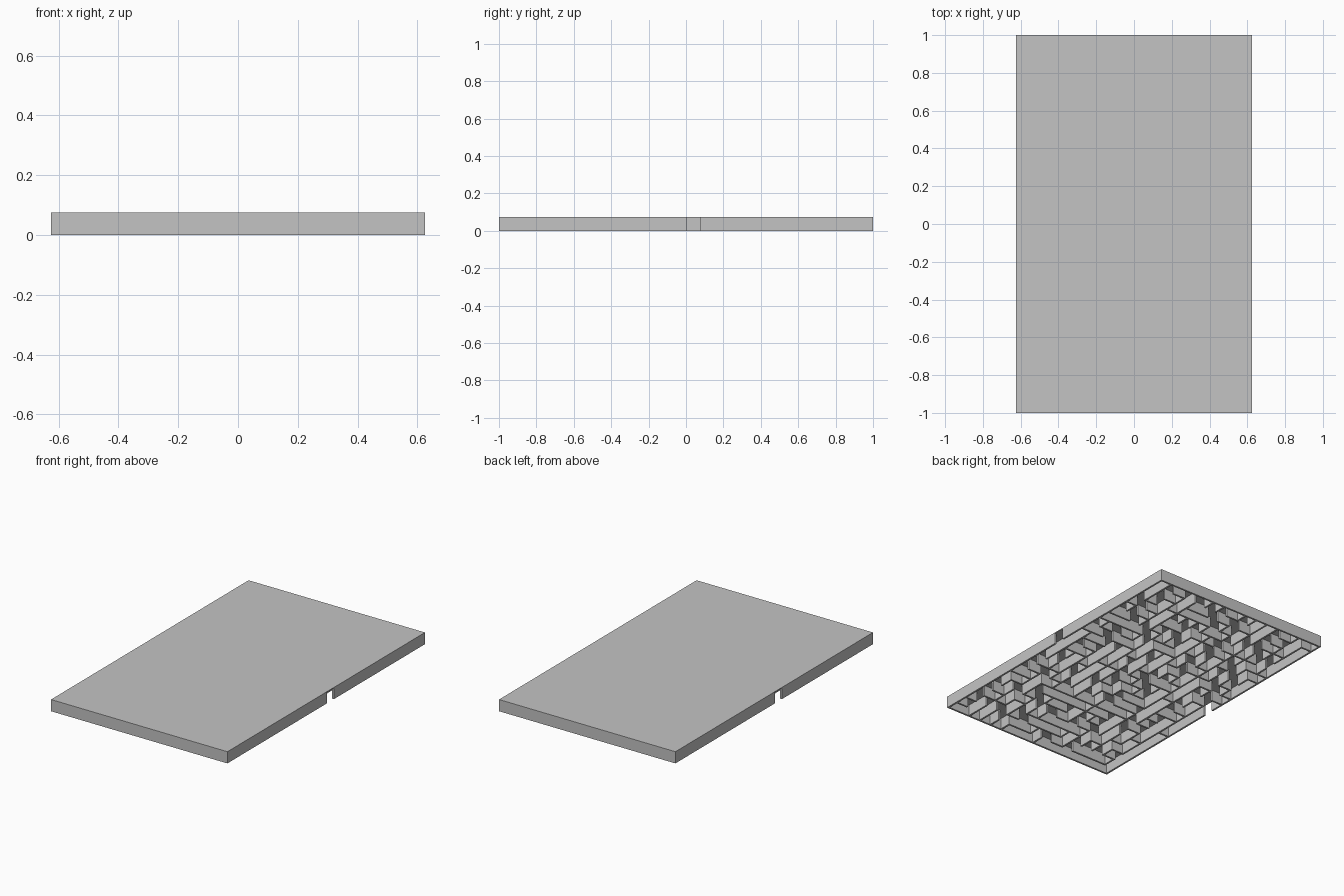
import bpy, bmesh, random

random.seed(7)
cube = bpy.data.objects.get("Cube")
if cube:
    bpy.data.objects.remove(cube)

COLS, ROWS = 15, 24
PITCH = 1 / 12
HALF_X, HALF_Y = 0.625, 1.0
HEIGHT, ROOF, THICK = 0.075, 0.005, 0.012

grey = bpy.data.materials.new("plain grey")
grey.use_nodes = True
colour = (0.55, 0.55, 0.55, 1)
grey.diffuse_color = colour
grey.node_tree.nodes["Principled BSDF"].inputs["Base Color"].default_value = colour


def add_box(bm, x0, x1, y0, y1, z0, z1):
    verts = bmesh.ops.create_cube(bm, size=1)["verts"]
    bmesh.ops.scale(bm, vec=(x1 - x0, y1 - y0, z1 - z0), verts=verts)
    bmesh.ops.translate(bm, vec=((x0 + x1) / 2, (y0 + y1) / 2, (z0 + z1) / 2), verts=verts)


def finish(bm, name):
    mesh = bpy.data.meshes.new(name)
    bm.to_mesh(mesh)
    bm.free()
    mesh.materials.append(grey)
    obj = bpy.data.objects.new(name, mesh)
    bpy.context.collection.objects.link(obj)


# Long partitions: line number, first cell, end cell
along_y = [(1, 0, 3), (8, 4, 9), (11, 8, 12), (12, 10, 17), (14, 13, 21),
           (14, 1, 4), (10, 0, 3), (1, 9, 12), (5, 11, 16)]
along_x = [(3, 3, 7), (17, 4, 10), (21, 5, 9)]
kept = {("y", line, c) for line, a, b in along_y for c in range(a, b)}
kept |= {("x", line, c) for line, a, b in along_x for c in range(a, b)}

# Corridors: open walls in random order until every cell is joined
inner = [("y", i, j) for i in range(1, COLS) for j in range(ROWS)]
inner += [("x", j, i) for j in range(1, ROWS) for i in range(COLS)]
random.shuffle(inner)
inner.sort(key=lambda wall: wall in kept)
group = {(i, j): (i, j) for i in range(COLS) for j in range(ROWS)}


def root(cell):
    while group[cell] != cell:
        cell = group[cell]
    return cell


walls = set()
for kind, line, c in inner:
    pair = ((line - 1, c), (line, c)) if kind == "y" else ((c, line - 1), (c, line))
    a, b = root(pair[0]), root(pair[1])
    if a == b:
        walls.add((kind, line, c))
    else:
        group[a] = b

# Outer frame with one doorway on each long side
walls |= {("y", 0, j) for j in range(ROWS) if j != 11}
walls |= {("y", COLS, j) for j in range(ROWS) if j != 12}
walls |= {("x", j, i) for j in (0, ROWS) for i in range(COLS)}


def place(n, half):
    limit = half - THICK / 2
    return max(-limit, min(limit, half - n * PITCH))


def build_walls(kind, lines, cells, half_line, half_cell, bm):
    # Join neighbouring wall pieces into single straight boxes
    for line in lines:
        start = None
        for c in range(cells + 1):
            solid = (kind, line, c) in walls
            if solid and start is None:
                start = c
            elif not solid and start is not None:
                p, r = place(line, half_line), THICK / 2
                hi, lo = place(start, half_cell) + r, place(c, half_cell) - r
                across, along = (p - r, p + r), (lo, hi)
                box = across + along if kind == "y" else along + across
                add_box(bm, *box, 0, HEIGHT - ROOF)
                start = None


for name, y_lines, x_lines in (
        ("outer_walls", (0, COLS), (0, ROWS)),
        ("inner_walls", range(1, COLS), range(1, ROWS))):
    bm = bmesh.new()
    build_walls("y", y_lines, ROWS, HALF_X, HALF_Y, bm)
    build_walls("x", x_lines, COLS, HALF_Y, HALF_X, bm)
    finish(bm, name)

# Thin cover plate
bm = bmesh.new()
add_box(bm, -HALF_X, HALF_X, -HALF_Y, HALF_Y, HEIGHT - ROOF, HEIGHT)
finish(bm, "cover_plate")
